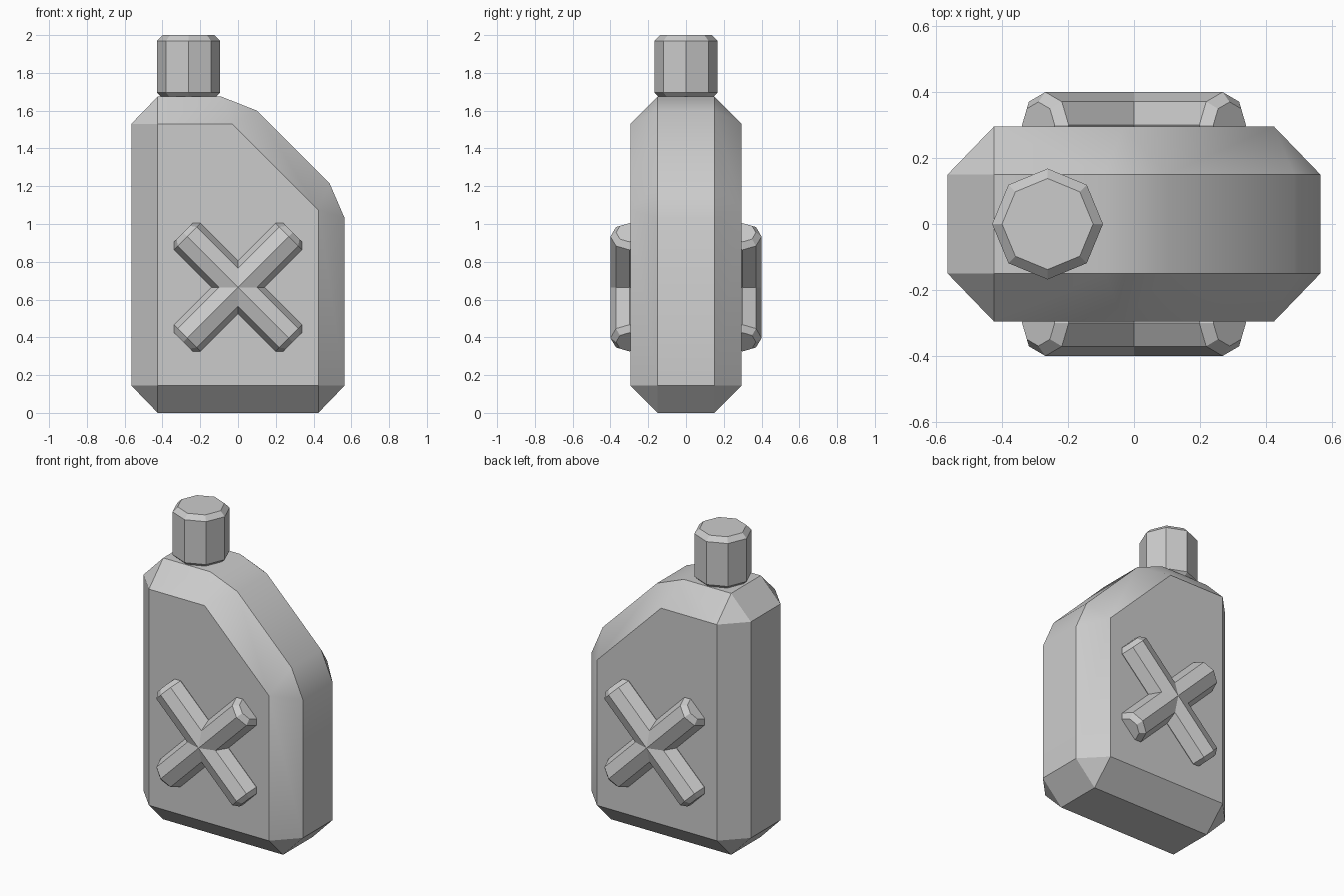
import bpy, bmesh
from math import sin, cos, pi, radians
from mathutils import Matrix, Vector

if "Cube" in bpy.data.objects:
    bpy.data.objects.remove(bpy.data.objects["Cube"])


def hull_object(name, points, smooth_angle=None):
    """Convex solid around the points, with coplanar triangles merged."""
    bm = bmesh.new()
    for p in points:
        bm.verts.new(p)
    bmesh.ops.convex_hull(bm, input=bm.verts[:])
    bmesh.ops.dissolve_limit(bm, angle_limit=radians(0.5),
                             verts=bm.verts[:], edges=bm.edges[:])
    bmesh.ops.recalc_face_normals(bm, faces=bm.faces[:])
    mesh = bpy.data.meshes.new(name)
    bm.to_mesh(mesh)
    bm.free()
    obj = bpy.data.objects.new(name, mesh)
    bpy.context.collection.objects.link(obj)
    if smooth_angle:
        bpy.ops.object.select_all(action='DESELECT')
        obj.select_set(True)
        bpy.context.view_layer.objects.active = obj
        bpy.ops.object.shade_smooth_by_angle(angle=radians(smooth_angle))
    return obj


def octagon_rings(profile, matrix):
    """Eight-sided rings along local z, from (radius, height) pairs."""
    return [matrix @ Vector((r * cos(i * pi / 4), r * sin(i * pi / 4), h))
            for r, h in profile for i in range(8)]


# Bottle body: flat panel outline (front and back) inside a wider silhouette
panel = [(-0.425, 0.145), (0.425, 0.145), (0.425, 1.075),
         (-0.03, 1.53), (-0.425, 1.53)]
silhouette = [(-0.425, 0), (0.425, 0), (0.565, 0.145), (0.565, 1.03),
              (0.485, 1.215), (0.10, 1.60), (-0.09, 1.675),
              (-0.425, 1.675), (-0.565, 1.53), (-0.565, 0.145)]
body_points = [(x, s * y, z) for outline, y in ((panel, 0.295), (silhouette, 0.15))
               for x, z in outline for s in (-1, 1)]
hull_object("bottle_body", body_points, 30)

# Octagonal cap with bevelled rims
hull_object("cap", octagon_rings(
    [(0.138, 1.668), (0.168, 1.695), (0.168, 1.97), (0.138, 2.0)],
    Matrix.Translation((-0.262, 0, 0))))

# Raised cross on the front and back: two octagonal bars each
bar = [(0.07, -0.41), (0.1, -0.38), (0.1, 0.38), (0.07, 0.41)]
for side, y in (("front", -0.3), ("back", 0.3)):
    for lean, angle in (("right", 45), ("left", -45)):
        place = (Matrix.Translation((0, y, 0.665))
                 @ Matrix.Rotation(radians(angle), 4, 'Y'))
        hull_object(f"{side}_cross_bar_{lean}", octagon_rings(bar, place))
